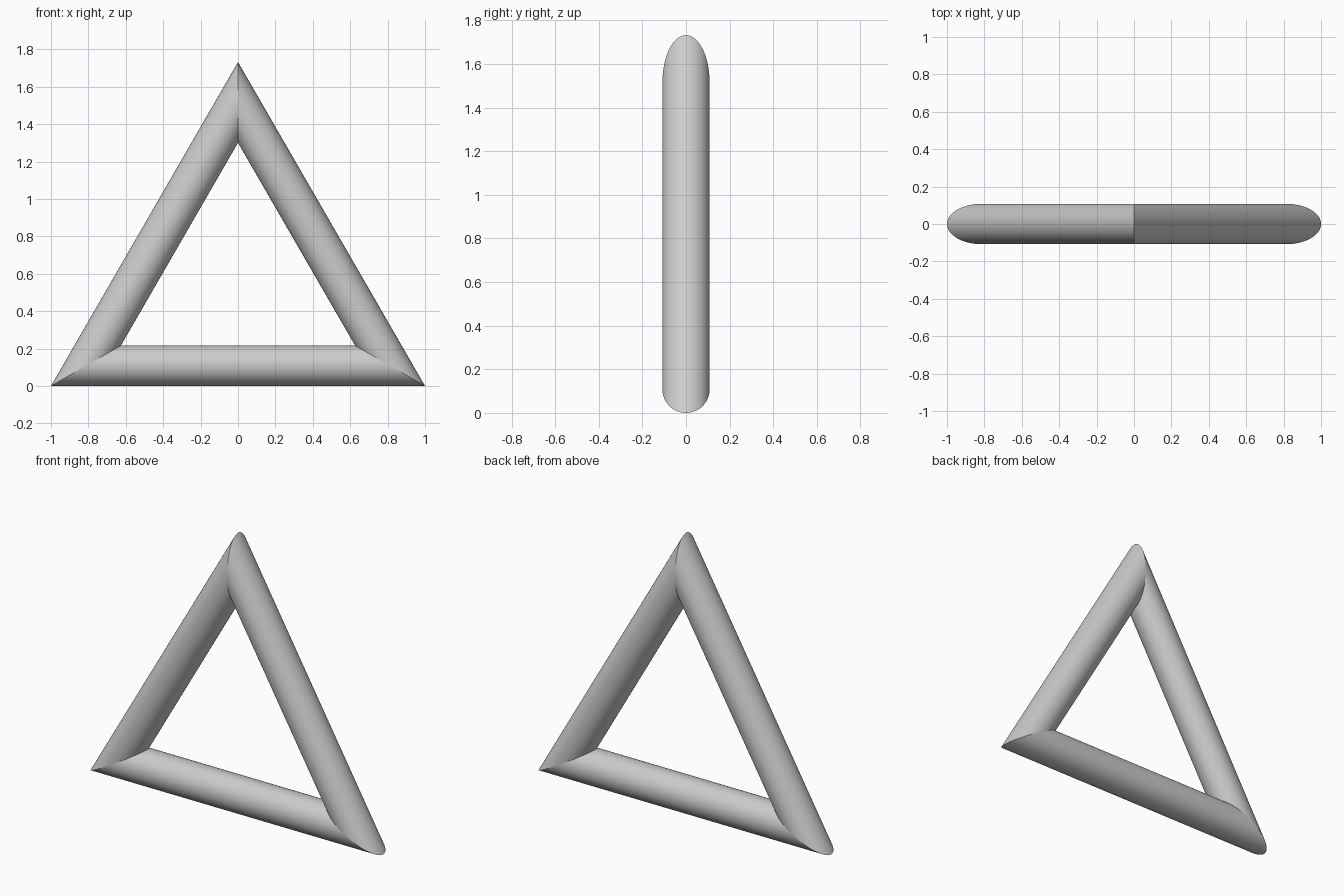
import bpy, bmesh, math
from mathutils import Vector

if "Cube" in bpy.data.objects:
    bpy.data.objects.remove(bpy.data.objects["Cube"])

R = 0.108          # tube radius
SIDES = 64         # tube cross-section
H = math.sqrt(3)   # height of the outer triangle
corners = [Vector((-1, 0, 0)), Vector((1, 0, 0)), Vector((0, 0, H))]
centre = Vector((0, 0, H / 3))

bm = bmesh.new()

# Mitred cross-section at each corner (stretched along the corner bisector)
rings = []
for c in corners:
    inward = (centre - c).normalized()
    ring = []
    for i in range(SIDES):
        a = 2 * math.pi * i / SIDES
        depth = R * (1 - math.cos(a)) / math.sin(math.radians(30))
        ring.append(bm.verts.new(c + inward * depth + Vector((0, R * math.sin(a), 0))))
    rings.append(ring)

# Straight round bars joining the three corners
for k in range(3):
    a, b = rings[k], rings[(k + 1) % 3]
    for i in range(SIDES):
        j = (i + 1) % SIDES
        bm.faces.new((a[i], a[j], b[j], b[i])).smooth = True

# Keep the mitre joints crisp
for ring in rings:
    for i in range(SIDES):
        bm.edges.get((ring[i], ring[(i + 1) % SIDES])).smooth = False

bmesh.ops.recalc_face_normals(bm, faces=bm.faces)
mesh = bpy.data.meshes.new("triangle_bar")
bm.to_mesh(mesh)
bm.free()
obj = bpy.data.objects.new("triangle_bar", mesh)
bpy.context.collection.objects.link(obj)
